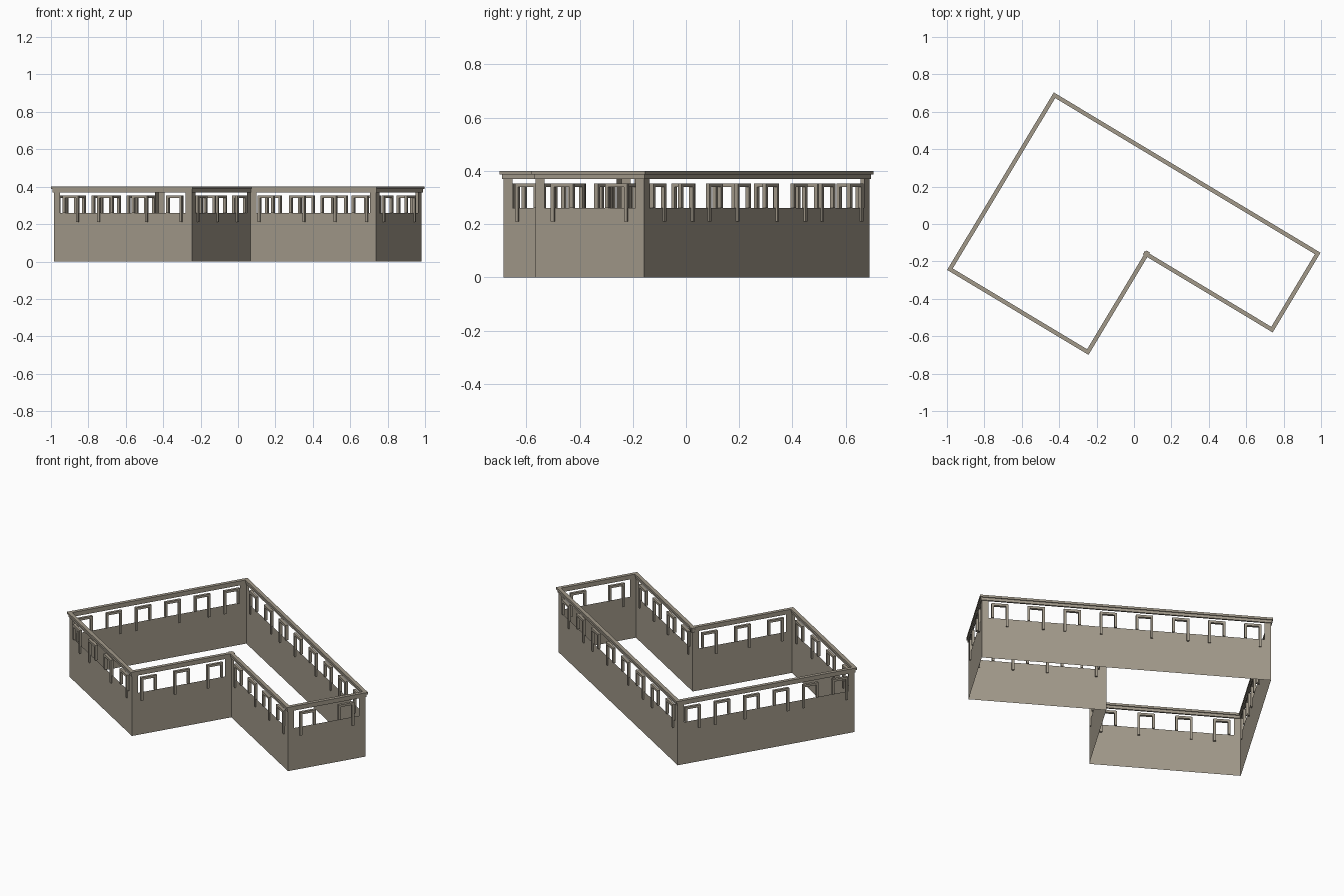
import bpy
import bmesh
from math import radians
from mathutils import Matrix, Vector

cube = bpy.data.objects.get("Cube")
if cube:
    bpy.data.objects.remove(cube, do_unlink=True)

# One stone colour for everything
stone = bpy.data.materials.new("warm_grey_stone")
STONE = (0.36, 0.32, 0.255, 1)
stone.diffuse_color = STONE
stone.use_nodes = True
stone.node_tree.nodes["Principled BSDF"].inputs["Base Color"].default_value = STONE

# L-shaped plan, laid out square and then turned
TURN = Matrix.Rotation(radians(-31), 4, "Z")
WEST, MID, EAST = -0.719, 0.141, 0.923
SOUTH, NOTCH, NORTH = -0.714, -0.104, 0.371
PLAN = [Vector(p) for p in ((WEST, SOUTH), (MID, SOUTH), (MID, NOTCH),
                            (EAST, NOTCH), (EAST, NORTH), (WEST, NORTH))]
INNER = 2  # inward corner of the plan

# One letter per window: the side on which its jamb runs down the wall
WINDOWS = ["RLRR", "LLL", "LRRR", "LR", "RRLLRRLR", "RLLRLR"]

SILL, HEADER, TOP = 0.26, 0.37, 0.40
LIP = 0.387
POST = 0.038
FRAME_W, FRAME_TOP, BAR, DEPTH = 0.097, 0.353, 0.014, 0.016
LEG_END = 0.21


def finish(bm, name):
    """Turn a bmesh into a flat-shaded stone object."""
    mesh = bpy.data.meshes.new(name)
    bm.to_mesh(mesh)
    bm.free()
    mesh.materials.append(stone)
    obj = bpy.data.objects.new(name, mesh)
    bpy.context.collection.objects.link(obj)
    return obj


def run_matrix(a, b):
    """Local x along the wall from a to b, local y across it."""
    along = (b - a).normalized()
    m = Matrix.Translation((a.x, a.y, 0))
    rot = Matrix(((along.x, -along.y, 0), (along.y, along.x, 0), (0, 0, 1)))
    return TURN @ m @ rot.to_4x4()


def box(bm, m, x0, x1, half, z0, z1):
    size = Matrix.Diagonal((x1 - x0, 2 * half, z1 - z0, 1))
    place = Matrix.Translation(((x0 + x1) / 2, 0, (z0 + z1) / 2))
    bmesh.ops.create_cube(bm, size=1, matrix=m @ place @ size)


def sheet(bm, m, x0, x1, z0, z1):
    corners = ((x0, z0), (x1, z0), (x1, z1), (x0, z1))
    bm.faces.new([bm.verts.new(m @ Vector((x, 0, z))) for x, z in corners])


walls, posts, cornice, beam = (bmesh.new() for _ in range(4))
for i, sides in enumerate(WINDOWS):
    j = (i + 1) % len(PLAN)
    a, b = PLAN[i], PLAN[j]
    m = run_matrix(a, b)
    length = (b - a).length

    # Thin lower wall and corner posts
    sheet(walls, m, 0, length, 0, SILL)
    sheet(posts, m, 0, POST, SILL, HEADER)
    sheet(posts, m, length - POST, length, SILL, HEADER)

    # Stepped cornice, overshooting slightly at the inward corner
    for bm, half, z0, z1 in ((beam, 0.005, HEADER, LIP), (cornice, 0.011, LIP, TOP)):
        start = half + (0.006 if i == INNER else 0)
        end = half + (0.006 if j == INNER else 0)
        box(bm, m, -start, length + end, half, z0, z1)

    # Open window frames, evenly spaced along the wall
    frames = bmesh.new()
    for k, side in enumerate(sides):
        mid = length * (k + 0.5) / len(sides)
        x0, x1 = mid - FRAME_W / 2, mid + FRAME_W / 2
        under = FRAME_TOP - BAR
        box(frames, m, x0, x1, DEPTH / 2, under, FRAME_TOP)
        box(frames, m, x0, x0 + BAR, DEPTH / 2, LEG_END if side == "L" else SILL, under)
        box(frames, m, x1 - BAR, x1, DEPTH / 2, LEG_END if side == "R" else SILL, under)
    finish(frames, f"window_frames_{i + 1}")

finish(walls, "lower_walls")
finish(posts, "corner_posts")
finish(beam, "header_beam")
finish(cornice, "cornice")
